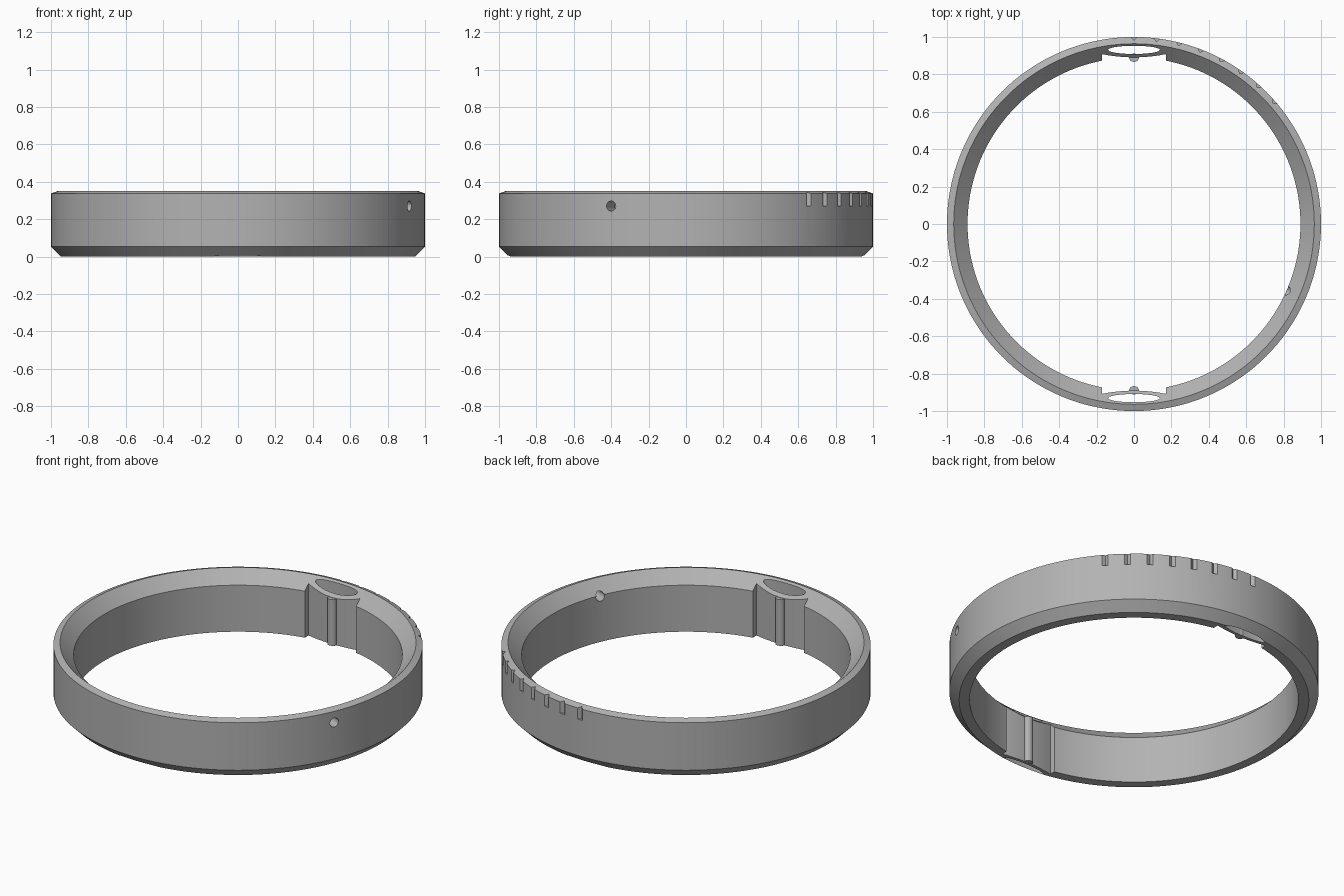
import bpy, bmesh, math
from mathutils import Matrix, Vector

if "Cube" in bpy.data.objects:
    bpy.data.objects.remove(bpy.data.objects["Cube"], do_unlink=True)

grey = bpy.data.materials.new("satin_grey")
grey.use_nodes = True
colour = (0.45, 0.45, 0.45, 1)
grey.diffuse_color = colour
grey.node_tree.nodes["Principled BSDF"].inputs["Base Color"].default_value = colour


def make_object(name, bm):
    bmesh.ops.recalc_face_normals(bm, faces=bm.faces)
    mesh = bpy.data.meshes.new(name)
    bm.to_mesh(mesh)
    bm.free()
    mesh.materials.append(grey)
    obj = bpy.data.objects.new(name, mesh)
    bpy.context.scene.collection.objects.link(obj)
    return obj


def add_prism(bm, outline, z0, z1, matrix=Matrix()):
    """Extrude a closed xy outline from z0 to z1."""
    face = bm.faces.new([bm.verts.new(matrix @ Vector((x, y, z0))) for x, y in outline])
    top = bmesh.ops.extrude_face_region(bm, geom=[face])["geom"]
    move = matrix.to_3x3() @ Vector((0, 0, z1 - z0))
    bmesh.ops.translate(bm, vec=move, verts=[v for v in top if isinstance(v, bmesh.types.BMVert)])


def ellipse(cx, cy, rx, ry, n):
    return [(cx + rx * math.cos(math.tau * i / n), cy + ry * math.sin(math.tau * i / n))
            for i in range(n)]


def finish(obj):
    bpy.ops.object.select_all(action="DESELECT")
    obj.select_set(True)
    bpy.context.view_layer.objects.active = obj
    bpy.ops.object.shade_smooth_by_angle(angle=math.radians(25))


# Ring body: chamfered wall section turned around the z axis
section = [(0.89, 0), (0.947, 0), (1, 0.053), (1, 0.337), (0.964, 0.35), (0.89, 0.278)]
bm = bmesh.new()
verts = [bm.verts.new((r, 0, z)) for r, z in section]
edges = [bm.edges.new((verts[i - 1], verts[i])) for i in range(len(verts))]
bmesh.ops.spin(bm, geom=verts + edges, cent=(0, 0, 0), axis=(0, 0, 1),
               angle=math.tau, steps=144, use_duplicate=False)
bmesh.ops.remove_doubles(bm, verts=bm.verts, dist=0.0001)
ring = make_object("ring_body", bm)

# Cutters for the recesses, slots, index notches and side hole
bm = bmesh.new()
recess = [(-0.17, 0.82)]
for i in range(17):
    x = -0.17 + 0.34 * i / 16
    recess.append((x, 0.891 + 0.017 * (x / 0.17) ** 2))
recess.append((0.17, 0.82))
for half_turn in (0, math.pi):
    turn = Matrix.Rotation(half_turn, 4, "Z")
    add_prism(bm, recess, -0.1, 0.5, turn)
    add_prism(bm, ellipse(0, 0.931, 0.138, 0.022, 40), -0.1, 0.5, turn)
notch = [(-0.035, 1.018), (0, 0.983), (0.035, 1.018)]
for i in range(8):
    add_prism(bm, notch, 0.27, 0.5, Matrix.Rotation(math.radians(-7 * i), 4, "Z"))
radial = Matrix.Rotation(math.radians(-23.6), 4, "Z") @ Matrix.Translation((0, 0, 0.27)) \
    @ Matrix.Rotation(math.pi / 2, 4, "Y")
add_prism(bm, ellipse(0, 0, 0.027, 0.027, 24), 0.8, 1.1, radial)
cutter = make_object("cutter", bm)
cutter.hide_render = True

cut = ring.modifiers.new("cuts", "BOOLEAN")
cut.operation = "DIFFERENCE"
cut.solver = "EXACT"
cut.object = cutter
bpy.context.view_layer.objects.active = ring
bpy.ops.object.modifier_apply(modifier="cuts")
bpy.data.objects.remove(cutter, do_unlink=True)
finish(ring)

# Round locating ribs in the middle of both recesses
for name, side in (("back_rib", 1), ("front_rib", -1)):
    bm = bmesh.new()
    add_prism(bm, ellipse(0, side * 0.889, 0.026, 0.022, 24), 0.001, 0.277)
    finish(make_object(name, bm))
